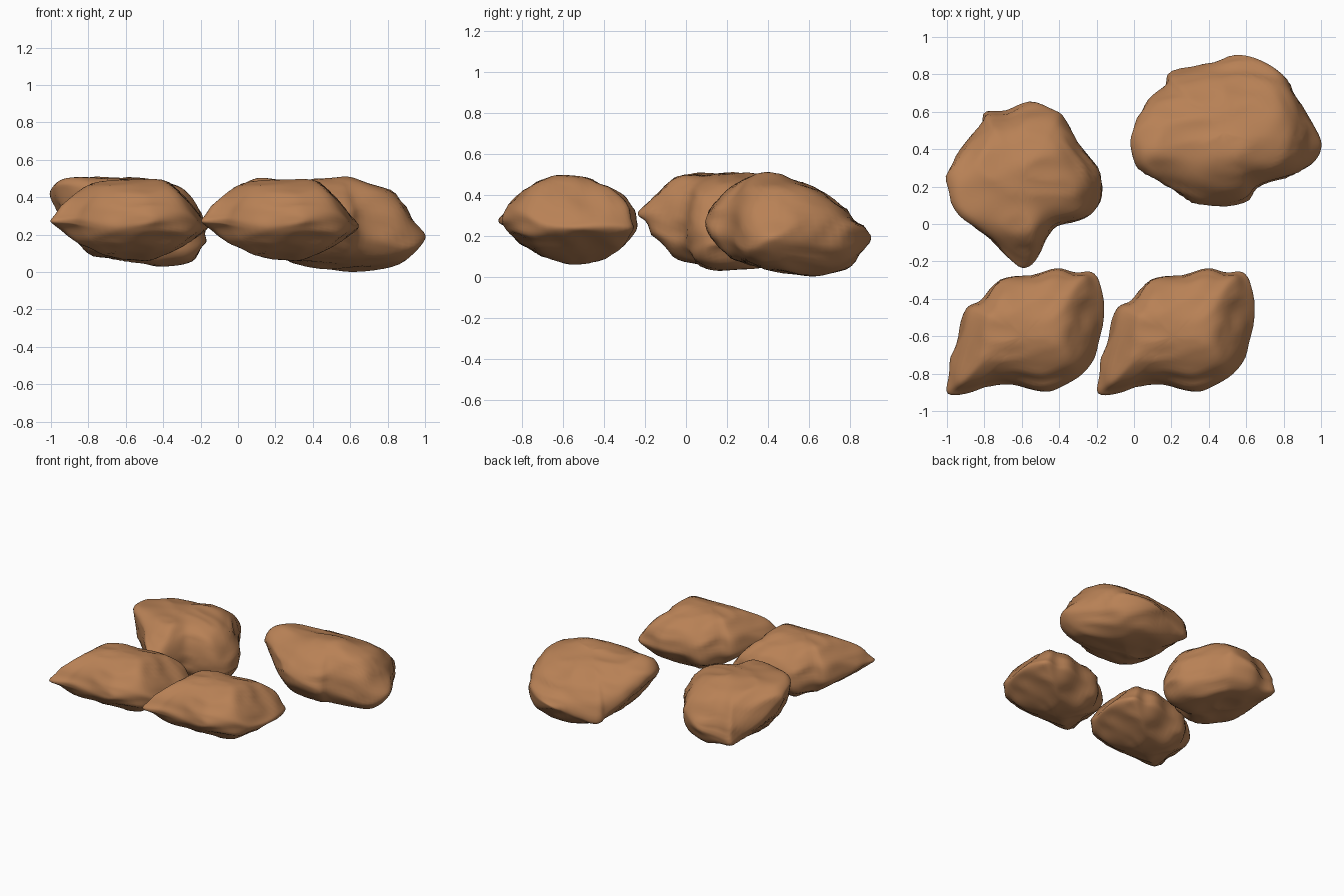
import bpy, bmesh, math
from mathutils import Vector, noise

if "Cube" in bpy.data.objects:
    bpy.data.objects.remove(bpy.data.objects["Cube"])

brown = bpy.data.materials.new("rock brown")
brown.diffuse_color = (0.48, 0.22, 0.092, 1)
brown.use_nodes = True
brown.node_tree.nodes["Principled BSDF"].inputs["Base Color"].default_value = brown.diffuse_color


def lerp_table(table, v):
    """Piecewise linear lookup in a list of (position, height) pairs."""
    if v <= table[0][0]:
        return table[0][1]
    for (a, p), (b, q) in zip(table, table[1:]):
        if v <= b:
            return p + (q - p) * (v - a) / (b - a)
    return table[-1][1]


def smooth_loop(pts, n=4):
    """Closed Catmull-Rom curve through the rim points."""
    pts = [Vector(p) for p in pts]
    out, k = [], len(pts)
    for i in range(k):
        a, b, c, d = (pts[(i + j) % k] for j in (-1, 0, 1, 2))
        for s in range(n):
            t = s / n
            out.append(0.5 * (2 * b + (c - a) * t + (2 * a - 5 * b + 4 * c - d) * t * t
                              + (3 * b - a - 3 * c + d) * t ** 3))
    return out


def rock(name, rim, top_x, bot_x, top_y, bot_y, seed, power):
    """Boulder from its widest rim (x, y, z) and its side envelopes."""
    loop = smooth_loop(rim)
    cen = sum(loop, Vector((0, 0, 0))) / len(loop)
    rings = 40
    bm = bmesh.new()

    def vert(q, phi):
        s = math.sin(phi)
        p = cen + (q - cen) * 1.01 * s
        hi = min(lerp_table(top_x, p.x), lerp_table(top_y, p.y)) + 0.005
        lo = max(lerp_table(bot_x, p.x), lerp_table(bot_y, p.y)) - 0.006
        if hi < lo:
            hi = lo = (hi + lo) / 2
        mid = min(max(q.z, lo), hi)
        dome = max(0, 1 - s ** power) ** 0.45
        end = hi if phi < math.pi / 2 else lo
        return bm.verts.new((p.x, p.y, mid + (end - mid) * dome))

    rows = []
    for i in range(1, rings):
        rows.append([vert(q, math.pi * i / rings) for q in loop])
    n = len(loop)
    for a, b in zip(rows, rows[1:]):
        for j in range(n):
            bm.faces.new((a[j], b[j], b[(j + 1) % n], a[(j + 1) % n]))
    for row, phi in ((rows[0], 0), (rows[-1], math.pi)):
        pole = vert(cen, phi)
        for j in range(n):
            bm.faces.new((pole, row[j], row[(j + 1) % n]))
    for _ in range(3):
        bmesh.ops.smooth_vert(bm, verts=bm.verts, factor=0.5,
                              use_axis_x=True, use_axis_y=True, use_axis_z=True)
    bmesh.ops.recalc_face_normals(bm, faces=bm.faces)
    bm.normal_update()
    # Weathered lumps and shallow creases
    off = Vector((seed * 7.3, seed * 3.1, seed * 5.7))
    moves = []
    for v in bm.verts:
        lump = noise.noise(v.co * 4 + off) * 0.012
        q = Vector((v.co.x * 4, v.co.y * 6, v.co.z * 11)) + off
        crease = (0.25 - abs(noise.noise(q))) * 0.024
        moves.append(v.normal * (lump + crease))
    for v, m in zip(bm.verts, moves):
        v.co += m
        v.co.z = max(v.co.z, 0)
    me = bpy.data.meshes.new(name)
    bm.to_mesh(me)
    bm.free()
    me.materials.append(brown)
    for f in me.polygons:
        f.use_smooth = True
    ob = bpy.data.objects.new(name, me)
    bpy.context.collection.objects.link(ob)
    return ob


# Back left boulder, high on its left side
rock("back_left_rock",
     [(-.995, .2, .44), (-.98, .3, .38), (-.9, .42, .26), (-.82, .53, .17), (-.79, .6, .14),
      (-.68, .6, .15), (-.56, .65, .21), (-.42, .6, .27), (-.37, .54, .26), (-.28, .4, .26),
      (-.18, .27, .2), (-.18, .12, .16), (-.26, .03, .18), (-.42, 0, .21), (-.48, -.08, .24),
      (-.53, -.2, .29), (-.6, -.23, .31), (-.68, -.17, .37), (-.8, -.05, .42), (-.94, .04, .46)],
     [(-1, .48), (-.93, .515), (-.7, .5), (-.4, .48), (-.28, .46), (-.17, .34)],
     [(-1, .36), (-.9, .2), (-.8, .1), (-.7, .08), (-.5, .06), (-.4, .03), (-.23, .05), (-.17, .13)],
     [(-.23, .34), (-.12, .44), (-.03, .51), (.2, .51), (.4, .48), (.55, .41), (.65, .28)],
     [(-.23, .27), (-.16, .18), (-.04, .08), (.1, .04), (.4, .03), (.58, .06), (.65, .13)], 1, 5.5)

# Back right boulder, the largest, with a low back corner
rock("back_right_rock",
     [(-.01, .42, .41), (.015, .315, .41), (.09, .26, .4), (.25, .155, .34), (.38, .1, .28),
      (.59, .12, .23), (.65, .2, .21), (.81, .25, .18), (.94, .315, .15), (.99, .4, .18),
      (.98, .475, .19), (.89, .635, .21), (.81, .77, .22), (.72, .85, .21), (.57, .91, .2),
      (.43, .865, .16), (.2, .81, .11), (.18, .74, .16), (.085, .66, .27), (.005, .53, .37)],
     [(-.02, .46), (.04, .51), (.3, .49), (.6, .5), (.75, .47), (.85, .43), (.95, .31), (1, .23)],
     [(-.02, .35), (.1, .2), (.2, .11), (.3, .06), (.45, .03), (.65, .005), (.87, .03), (.97, .1), (1, .16)],
     [(.1, .33), (.14, .38), (.24, .45), (.38, .51), (.55, .46), (.7, .39), (.8, .32), (.91, .22)],
     [(.1, .18), (.22, .08), (.43, .035), (.65, .005), (.8, .03), (.86, .1), (.91, .17)], 2, 5.5)

# Two matching front boulders sharing one mesh
front = rock("front_left_rock",
             [(-1, -.86, .275), (-.98, -.91, .27), (-.88, -.905, .26), (-.8, -.87, .25),
              (-.65, -.85, .25), (-.49, -.89, .27), (-.4, -.87, .28), (-.27, -.8, .27),
              (-.2, -.68, .25), (-.17, -.5, .24), (-.18, -.33, .25), (-.23, -.26, .24),
              (-.32, -.27, .24), (-.41, -.24, .26), (-.55, -.28, .24), (-.72, -.29, .24),
              (-.81, -.42, .24), (-.89, -.45, .25), (-.94, -.6, .26), (-.98, -.75, .28)],
             [(-1, .32), (-.93, .38), (-.8, .47), (-.45, .5), (-.36, .47), (-.25, .38), (-.17, .28)],
             [(-1, .26), (-.93, .2), (-.8, .13), (-.62, .07), (-.47, .07), (-.4, .1), (-.25, .16), (-.17, .2)],
             [(-.91, .32), (-.87, .37), (-.75, .45), (-.6, .5), (-.5, .49), (-.4, .45), (-.3, .42), (-.24, .37)],
             [(-.91, .24), (-.85, .19), (-.7, .11), (-.55, .06), (-.4, .08), (-.3, .13), (-.24, .2)], 3, 4.5)
twin = bpy.data.objects.new("front_right_rock", front.data)
twin.location.x = 0.805
bpy.context.collection.objects.link(twin)
